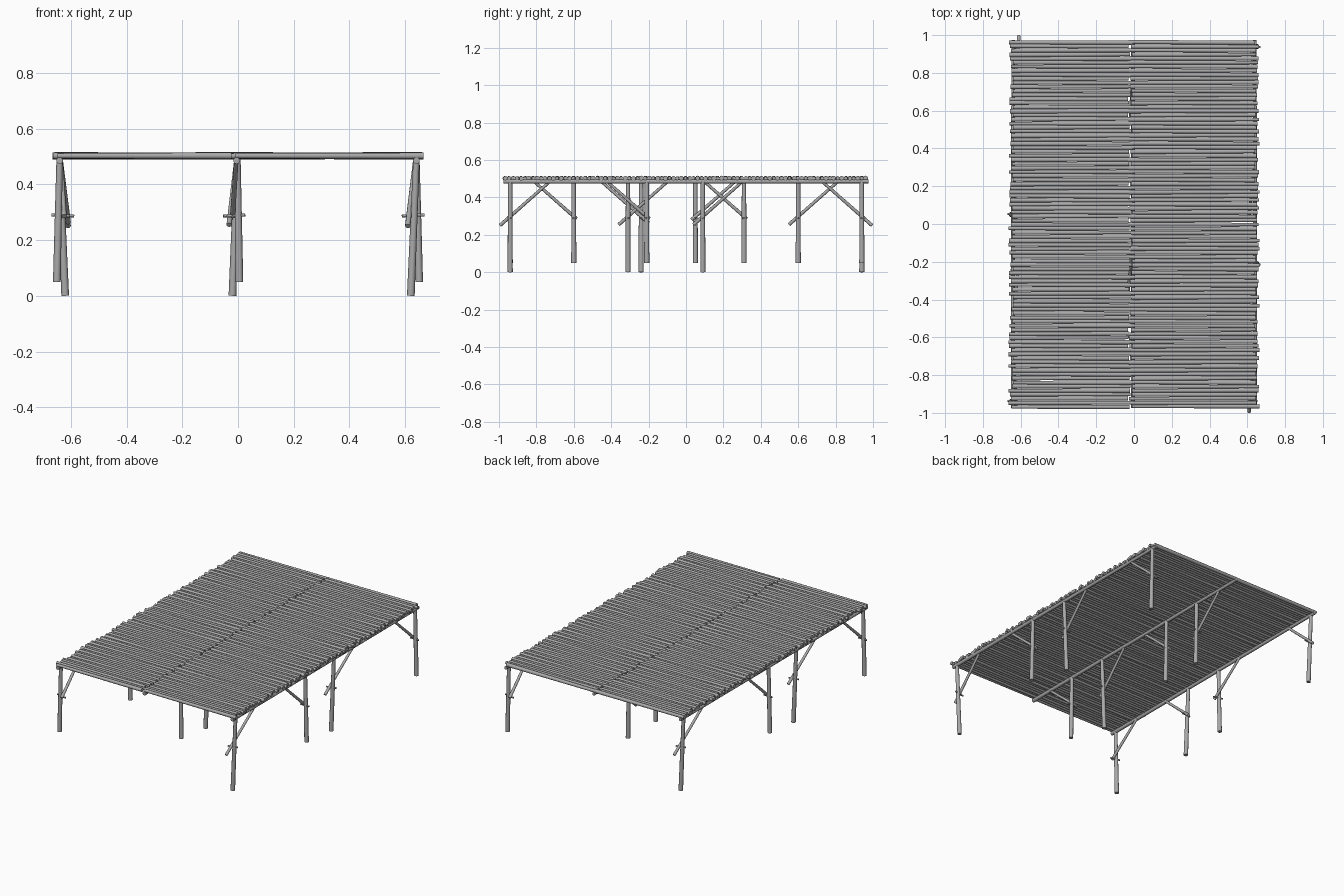
import bpy, bmesh, random
from mathutils import Vector

random.seed(7)
old = bpy.data.objects.get("Cube")
if old:
    bpy.data.objects.remove(old, do_unlink=True)

wood = bpy.data.materials.new("grey_wood")
wood.use_nodes = True
GREY = (0.4, 0.4, 0.4, 1)
wood.diffuse_color = GREY
wood.node_tree.nodes["Principled BSDF"].inputs["Base Color"].default_value = GREY


def add_pole(bm, start, end, r1, r2, sides=10):
    """Tapered round pole between two points, smooth sides and crisp ends."""
    a, b = Vector(start), Vector(end)
    axis = b - a
    made = bmesh.ops.create_cone(bm, cap_ends=True, segments=sides,
                                 radius1=r1, radius2=r2, depth=axis.length)
    turn = axis.to_track_quat('Z', 'Y')
    for v in made["verts"]:
        v.co = turn @ v.co + (a + b) / 2
    for face in {f for v in made["verts"] for f in v.link_faces}:
        face.smooth = len(face.verts) == 4
        if not face.smooth:
            for e in face.edges:
                e.smooth = False


def finish(bm, name):
    mesh = bpy.data.meshes.new(name)
    bm.to_mesh(mesh)
    bm.free()
    mesh.materials.append(wood)
    bpy.context.collection.objects.link(bpy.data.objects.new(name, mesh))


def pole(name, *args):
    bm = bmesh.new()
    add_pole(bm, *args)
    finish(bm, name)


jit = lambda amount: random.uniform(-amount, amount)

# Deck: two spans of slightly crooked, alternately tapered poles
COUNT, DECK_Z, Y0, Y1 = 91, 0.502, -0.967, 0.962
for name, x0, x1 in (("deck_right", -0.652, -0.02), ("deck_left", -0.02, 0.652)):
    bm = bmesh.new()
    for i in range(COUNT):
        y = Y0 + (Y1 - Y0) * i / (COUNT - 1)
        thick, thin = 0.0123 + jit(0.0008), 0.0098 + jit(0.0008)
        r1, r2 = (thick, thin) if i % 2 else (thin, thick)
        add_pole(bm, (x0 + jit(0.013), y + jit(0.002), DECK_Z + jit(0.001)),
                 (x1 + jit(0.013), y + jit(0.002), DECK_Z + jit(0.001)), r1, r2)
    finish(bm, name)

# Long beams under the deck
for side, x in (("right", -0.64), ("middle", -0.005), ("left", 0.64)):
    pole("beam_" + side, (x, -0.975, 0.485), (x, 0.975, 0.485), 0.012, 0.01)

# Rows of posts: y, foot height, brace direction, brace overshoot past the post
ROWS = {
    "right": (-0.64, -0.62, -0.65, 1, [(-0.94, 0.05, 1, 0.015), (-0.24, 0, -1, 0.04),
                                       (0.05, 0.05, 1, 0.02), (0.94, 0, -1, 0.055)]),
    "middle": (-0.002, -0.02, 0.005, -1, [(-0.6, 0.05, -1, 0.015), (-0.31, 0, 1, 0.05),
                                          (0.31, 0.05, -1, 0.015), (0.6, 0.05, 1, 0.05)]),
    "left": (0.64, 0.62, 0.65, -1, [(-0.94, 0, 1, 0.055), (-0.21, 0.05, -1, 0.015),
                                    (0.09, 0, 1, 0.05), (0.94, 0.05, -1, 0.015)]),
}
for side, (top_x, long_x, short_x, inner, posts) in ROWS.items():
    for n, (y, foot, way, over) in enumerate(posts, 1):
        tag = f"{side}_{n}"
        foot_x = short_x if foot else long_x
        pole("post_" + tag, (foot_x, y, foot), (top_x, y, 0.488), 0.0138, 0.0115, 12)

        # Diagonal brace lying against the post and rising to the beam
        mid_x = (foot_x + top_x) / 2
        brace_x = mid_x + inner * 0.021
        low = Vector((brace_x, y - way * over, 0.298 - 0.88 * over))
        high = Vector((top_x + inner * 0.004, y + way * 0.215, 0.487))
        pole("brace_" + tag, low, high, 0.0095, 0.008)

        # Peg pinning the brace to the post
        pole("peg_" + tag, (mid_x - inner * 0.024, y + way * 0.004, 0.29),
             (mid_x + inner * 0.042, y - way * 0.004, 0.286), 0.0055, 0.005, 8)
